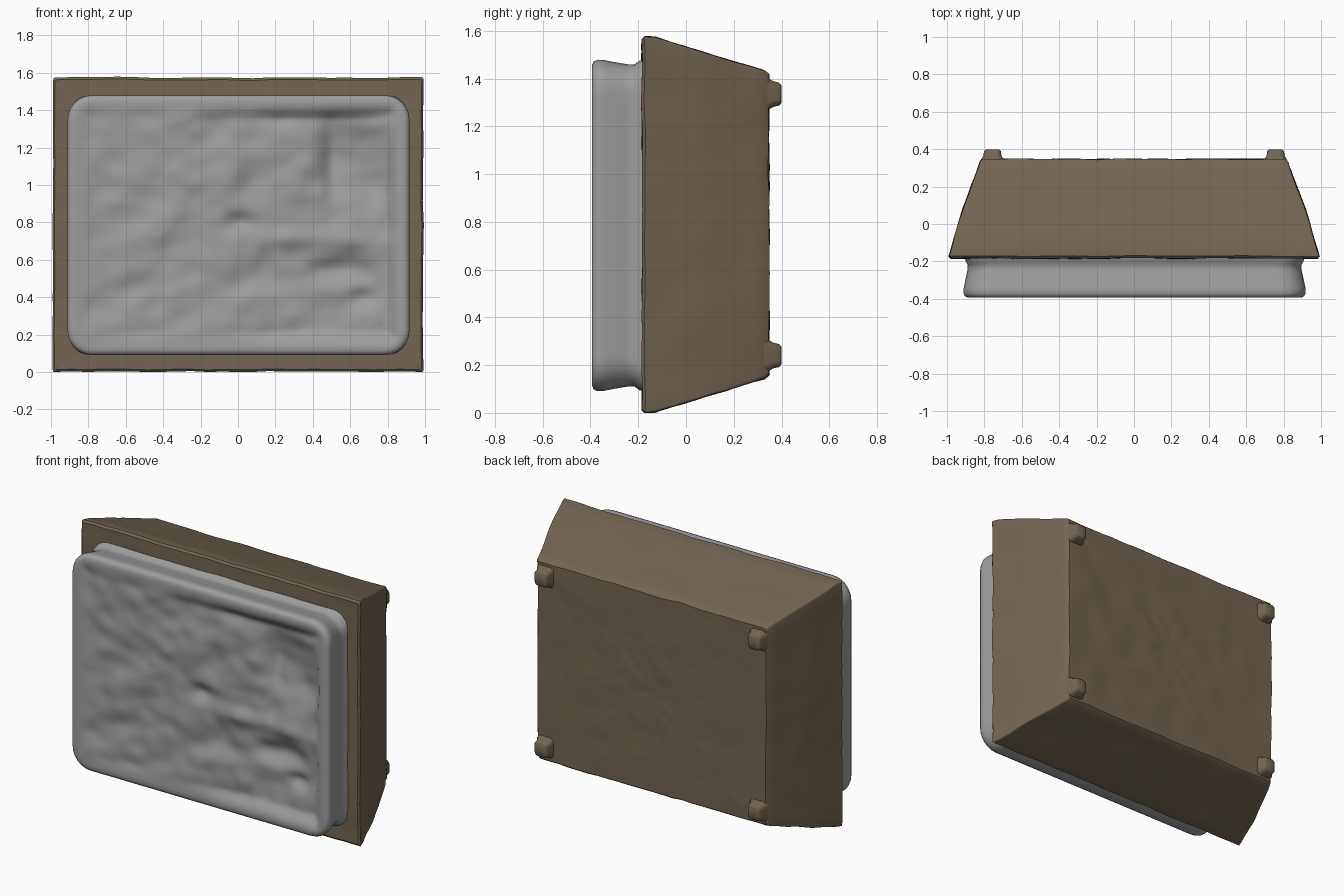
import bpy, bmesh, math
from mathutils import Vector, noise

if "Cube" in bpy.data.objects:
    bpy.data.objects.remove(bpy.data.objects["Cube"])


def material(name, rgb):
    m = bpy.data.materials.new(name)
    m.diffuse_color = (*rgb, 1)
    m.use_nodes = True
    m.node_tree.nodes["Principled BSDF"].inputs["Base Color"].default_value = m.diffuse_color
    return m


brown = material("brown_casing", (0.17, 0.13, 0.085))
grey = material("grey_panel", (0.34, 0.34, 0.34))


def rounded_rect(hx, hz, r, side=24, arc=6):
    """Outline of a rounded rectangle in the x/z plane, centred on the origin."""
    pts = []
    for k, (sx, sz) in enumerate([(1, 1), (-1, 1), (-1, -1), (1, -1)]):
        cx, cz = sx * (hx - r), sz * (hz - r)
        for i in range(arc + 1):
            a = math.pi / 2 * (k + i / arc)
            pts.append((cx + r * math.cos(a), cz + r * math.sin(a)))
        nx, nz = [(-1, 1), (-1, -1), (1, -1), (1, 1)][k]
        a = math.pi / 2 * (k + 1)
        ex = nx * (hx - r) + r * math.cos(a)
        ez = nz * (hz - r) + r * math.sin(a)
        px, pz = pts[-1]
        for i in range(1, side):
            t = i / side
            pts.append((px + (ex - px) * t, pz + (ez - pz) * t))
    return pts


def densify(rings, step):
    out = [rings[0]]
    for a, b in zip(rings, rings[1:]):
        n = max(1, int(max(abs(p - q) for p, q in zip(a, b)) / step))
        out += [tuple(p + (q - p) * i / n for p, q in zip(a, b)) for i in range(1, n + 1)]
    return out


def loft(name, rings, center, warp=None, mat=None, side=24, step=0.04, angle=40):
    """Skin rings of (y, half width, half height, corner radius), capping both ends."""
    bm = bmesh.new()
    loops = []
    for y, hx, hz, r in densify(rings, step):
        loop = []
        for x, z in rounded_rect(hx, hz, r, side):
            p = Vector((center[0] + x, y, center[1] + z))
            loop.append(bm.verts.new(warp(p) if warp else p))
        loops.append(loop)
    n = len(loops[0])
    for a, b in zip(loops, loops[1:]):
        for i in range(n):
            j = (i + 1) % n
            bm.faces.new((a[i], a[j], b[j], b[i]))
    bm.faces.new(loops[0])
    bm.faces.new(loops[-1])
    bmesh.ops.recalc_face_normals(bm, faces=bm.faces[:])
    me = bpy.data.meshes.new(name)
    bm.to_mesh(me)
    bm.free()
    ob = bpy.data.objects.new(name, me)
    bpy.context.collection.objects.link(ob)
    if mat:
        me.materials.append(mat)
    bpy.ops.object.select_all(action='DESELECT')
    ob.select_set(True)
    bpy.context.view_layer.objects.active = ob
    bpy.ops.object.shade_smooth_by_angle(angle=math.radians(angle))
    return ob


def rough(p):
    n = noise.noise_vector(p * 6) * 0.006 + noise.noise_vector(p * 15) * 0.003
    q = p + n
    q.z = max(q.z, 0)
    return q


# Dents in the face: x, z, radius x, radius z, depth
DENTS = [(0.66, 1.12, 0.17, 0.24, 0.05), (0.50, 1.12, 0.05, 0.25, 0.035),
         (0.56, 0.54, 0.20, 0.08, 0.045), (0.67, 0.40, 0.07, 0.04, 0.03),
         (0.15, 0.54, 0.09, 0.10, 0.035), (0.0, 0.81, 0.07, 0.05, 0.03),
         (0.20, 1.36, 0.35, 0.05, 0.01), (0.32, 0.72, 0.13, 0.06, -0.025),
         (0.62, 0.70, 0.20, 0.05, -0.02), (0.72, 1.34, 0.18, 0.09, -0.035)]


def ramp(t):
    t = min(max(t, 0), 1)
    return t * t * (3 - 2 * t)


def face_relief(p):
    if p.y > -0.375:
        return p
    # distance inside the raised rim
    d = min(0.86 - abs(p.x - 0.005), 0.64 - abs(p.z - 0.785))
    depth = 0.012 + 0.033 * ramp((p.x + 0.2) / 0.9)
    for x, z, rx, rz, h in DENTS:
        depth += h * math.exp(-((p.x - x) / rx) ** 2 - ((p.z - z) / rz) ** 2)
    depth += noise.noise(Vector((p.x * 4, 3.1, p.z * 5 - p.x * 2))) * 0.02
    depth += noise.noise(Vector((p.x * 9, 7.7, p.z * 10))) * 0.012
    return Vector((p.x, p.y + max(depth, 0) * ramp(d / 0.08), p.z))


# Tapered casing with a flat front frame
loft("tapered_casing", [
    (-0.182, 0.02, 0.016, 0.0005), (-0.184, 0.98, 0.774, 0.01),
    (-0.172, 0.99, 0.786, 0.01), (-0.13, 0.977, 0.783, 0.01),
    (0.08, 0.915, 0.72, 0.01), (0.33, 0.822, 0.643, 0.015),
    (0.347, 0.81, 0.63, 0.015), (0.345, 0.02, 0.016, 0.0005)],
    (0.0, 0.788), rough, brown)

# Raised front panel with shallow waist, rounded rim and uneven face
loft("front_panel", [
    (-0.15, 0.91, 0.70, 0.11), (-0.195, 0.905, 0.69, 0.11),
    (-0.215, 0.894, 0.675, 0.11), (-0.24, 0.892, 0.674, 0.12),
    (-0.30, 0.905, 0.684, 0.13), (-0.345, 0.914, 0.693, 0.13),
    (-0.37, 0.914, 0.694, 0.13), (-0.386, 0.907, 0.687, 0.125),
    (-0.394, 0.890, 0.67, 0.115), (-0.394, 0.79, 0.58, 0.06),
    (-0.394, 0.01, 0.008, 0.0005)],
    (0.003, 0.785), face_relief, grey, side=40, step=0.02, angle=60)

# Stubby back feet, flaring where they join the casing
for sx in (-1, 1):
    for label, z in (("lower", 0.24), ("upper", 1.335)):
        loft(f"{label}_back_foot_{'left' if sx < 0 else 'right'}", [
            (0.30, 0.068, 0.07, 0.03), (0.345, 0.06, 0.066, 0.03),
            (0.365, 0.048, 0.054, 0.03), (0.39, 0.045, 0.048, 0.025),
            (0.399, 0.036, 0.038, 0.02)],
            (sx * 0.757, z), None, brown, side=3, angle=60)
